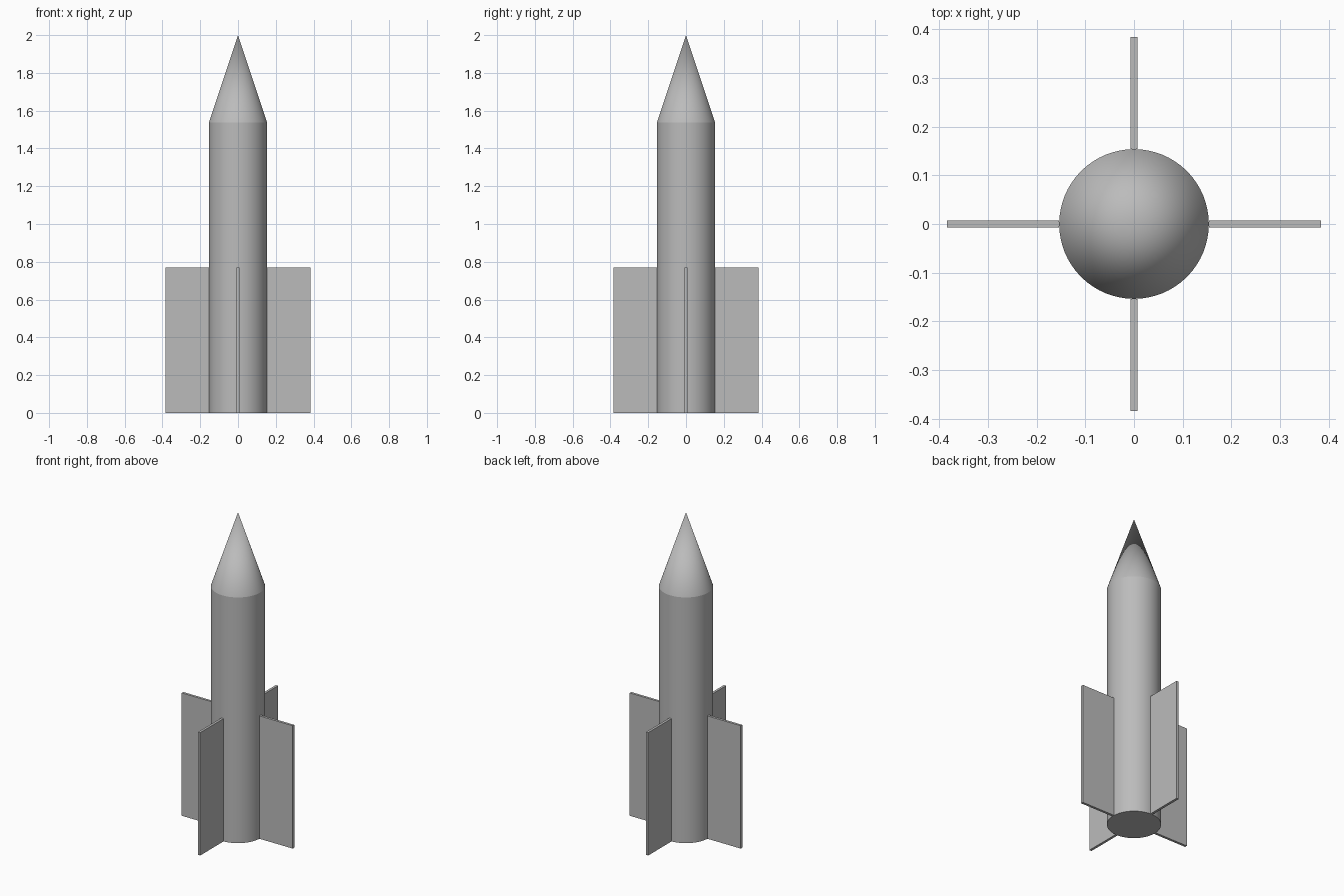
import bpy
import math

cube = bpy.data.objects.get("Cube")
if cube:
    bpy.data.objects.remove(cube, do_unlink=True)

U = 2 / 13                     # one design unit
RADIUS, BODY_H, NOSE_H = U, 10 * U, 3 * U
FIN_H, FIN_SPAN, FIN_T = 5 * U, 1.5 * U, 0.1 * U
SEGMENTS = 64

grey = bpy.data.materials.new("light_grey")
grey.use_nodes = True
colour = (0.5, 0.5, 0.5, 1)
grey.diffuse_color = colour
grey.node_tree.nodes["Principled BSDF"].inputs["Base Color"].default_value = colour


def finish(name, smooth=False):
    obj = bpy.context.object
    obj.name = name
    obj.data.materials.append(grey)
    if smooth:
        bpy.ops.object.shade_smooth_by_angle(angle=math.radians(30))
    return obj


# Body tube
bpy.ops.mesh.primitive_cylinder_add(vertices=SEGMENTS, radius=RADIUS, depth=BODY_H,
                                    location=(0, 0, BODY_H / 2))
finish("body_tube", smooth=True)

# Nose cone
bpy.ops.mesh.primitive_cone_add(vertices=SEGMENTS, radius1=RADIUS, radius2=0, depth=NOSE_H,
                                location=(0, 0, BODY_H + NOSE_H / 2))
finish("nose_cone", smooth=True)

# Four flat fins around the base
reach = RADIUS + FIN_SPAN / 2
for i, side in enumerate(("left", "back", "right", "front")):
    a = i * math.pi / 2
    bpy.ops.mesh.primitive_cube_add(size=1, rotation=(0, 0, a),
                                    location=(reach * math.cos(a), reach * math.sin(a), FIN_H / 2))
    bpy.context.object.scale = (FIN_SPAN, FIN_T, FIN_H)
    finish(side + "_fin")
